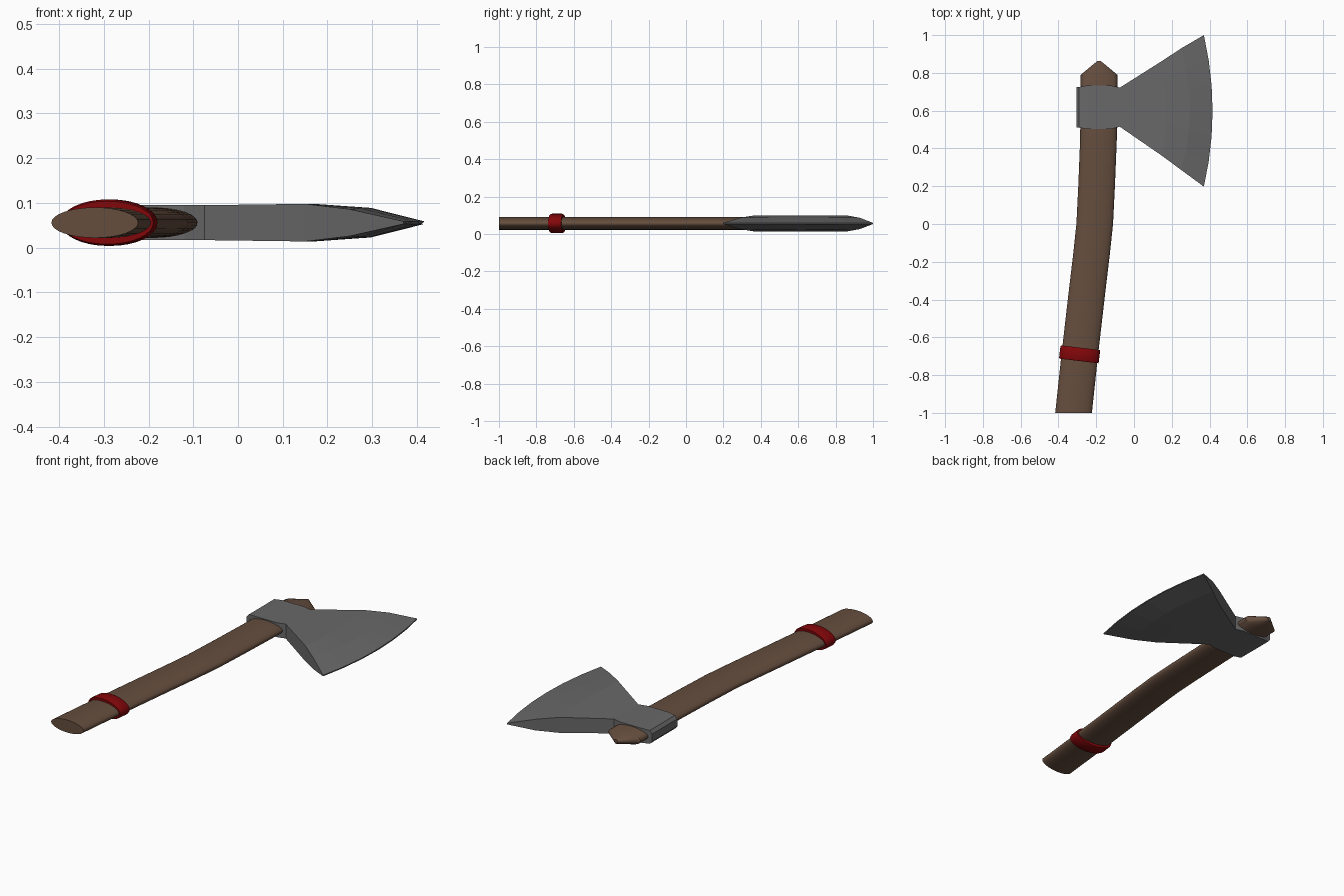
import bpy, bmesh
from math import cos, sin, pi, radians

if "Cube" in bpy.data.objects:
    bpy.data.objects.remove(bpy.data.objects["Cube"])

ZC = 0.056  # height of the axe's mid plane


def material(name, rgb):
    m = bpy.data.materials.new(name)
    m.diffuse_color = (*rgb, 1)
    m.use_nodes = True
    m.node_tree.nodes["Principled BSDF"].inputs["Base Color"].default_value = m.diffuse_color
    return m


def loft(name, rings, mat=None, smooth=None, closed=False):
    """Skin a series of equal rings, capping the ends or closing the loop."""
    bm = bmesh.new()
    loops = [[bm.verts.new(p) for p in r] for r in rings]
    n = len(rings[0])
    pairs = list(zip(loops, loops[1:]))
    if closed:
        pairs.append((loops[-1], loops[0]))
    else:
        bm.faces.new(loops[0])
        bm.faces.new(loops[-1])
    for a, b in pairs:
        for i in range(n):
            j = (i + 1) % n
            bm.faces.new((a[i], a[j], b[j], b[i]))
    bmesh.ops.recalc_face_normals(bm, faces=bm.faces)
    me = bpy.data.meshes.new(name)
    bm.to_mesh(me)
    bm.free()
    ob = bpy.data.objects.new(name, me)
    bpy.context.collection.objects.link(ob)
    if mat:
        me.materials.append(mat)
    if smooth:
        bpy.context.view_layer.objects.active = ob
        ob.select_set(True)
        bpy.ops.object.shade_smooth_by_angle(angle=radians(smooth))
        ob.select_set(False)
    return ob


def ellipse(x, y, rx, rz, tilt=0.0, n=32):
    """Ellipse across the handle; tilt shears it to follow the handle."""
    pts = [(cos(2 * pi * i / n), sin(2 * pi * i / n)) for i in range(n)]
    return [(x + rx * c, y + tilt * rx * c, ZC + rz * s) for c, s in pts]


wood = material("wood", (0.13, 0.075, 0.048))
red = material("red", (0.225, 0.002, 0.003))
steel = material("steel", (0.14, 0.14, 0.14))

# Curved wooden handle with a pointed top
path = [(-0.32, -1), (-0.288, -0.7), (-0.25, -0.37), (-0.225, -0.16), (-0.208, 0),
        (-0.198, 0.2), (-0.188, 0.45), (-0.185, 0.79)]
rings = [ellipse(x, y, 0.097, 0.034) for x, y in path]
rings.append(ellipse(-0.185, 0.862, 0.01, 0.012))
loft("handle", rings, wood, 35)

# Red grip band, tilted with the handle
band = [(-0.035, 0.096, 0.034), (-0.035, 0.103, 0.048), (-0.027, 0.105, 0.052),
        (0.027, 0.105, 0.052), (0.035, 0.103, 0.048), (0.035, 0.096, 0.034)]
loft("grip_band", [ellipse(-0.288 + d * 0.12, -0.69 + d, rx, rz, -0.12)
                   for d, rx, rz in band], red, 40, closed=True)

# Axe head: sections from the poll to the cutting edge
# (x at ends, x at middle, low y, high y, half thickness ends, middle)
sections = [
    (-0.305, -0.305, 0.51, 0.725, 0.02, 0.02),
    (-0.291, -0.291, 0.51, 0.725, 0.036, 0.036),
    (-0.25, -0.25, 0.503, 0.733, 0.039, 0.039),
    (-0.12, -0.12, 0.503, 0.733, 0.039, 0.039),
    (-0.075, -0.075, 0.515, 0.722, 0.039, 0.039),
    (0.15, 0.17, 0.36, 0.864, 0.042, 0.042),
    (0.25, 0.297, 0.286, 0.93, 0.03, 0.033),
    (0.37, 0.416, 0.198, 1.0, 0.003, 0.003),
]
N = 6
rings = []
for xe, xm, lo, hi, te, tm in sections:
    top, bottom = [], []
    for i in range(N + 1):
        t = i / N
        k = 1 - (2 * t - 1) ** 2
        x, y, h = xe + (xm - xe) * k, lo + (hi - lo) * t, te + (tm - te) * k
        top.append((x, y, ZC + h))
        bottom.append((x, y, ZC - h))
    rings.append(top + bottom[::-1])
loft("axe_head", rings, steel)
